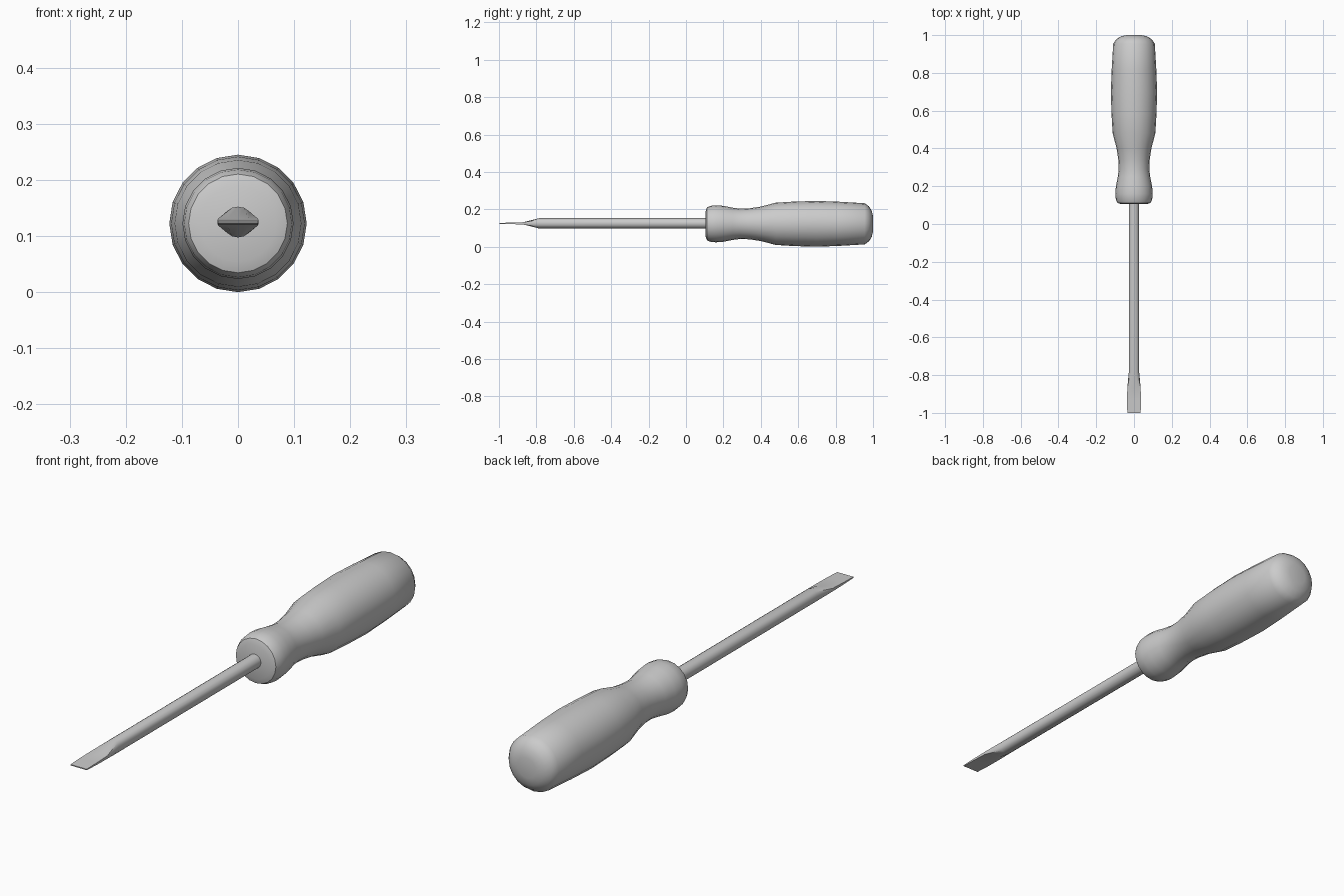
import bpy, bmesh, math

if "Cube" in bpy.data.objects:
    bpy.data.objects.remove(bpy.data.objects["Cube"])

HANDLE_Z = 0.1225
SHAFT_Z = 0.125


def loft(name, rings, angle):
    """Skin a list of equal-length point rings and cap both ends."""
    bm = bmesh.new()
    loops = [[bm.verts.new(p) for p in ring] for ring in rings]
    n = len(loops[0])
    for a, b in zip(loops, loops[1:]):
        for i in range(n):
            j = (i + 1) % n
            bm.faces.new((a[i], a[j], b[j], b[i]))
    bm.faces.new(loops[0][::-1])
    bm.faces.new(loops[-1])
    bmesh.ops.recalc_face_normals(bm, faces=bm.faces[:])
    mesh = bpy.data.meshes.new(name)
    bm.to_mesh(mesh)
    bm.free()
    obj = bpy.data.objects.new(name, mesh)
    bpy.context.collection.objects.link(obj)
    bpy.ops.object.select_all(action='DESELECT')
    obj.select_set(True)
    bpy.context.view_layer.objects.active = obj
    bpy.ops.object.shade_smooth_by_angle(angle=math.radians(angle))
    return obj


def circle(y, r, z, n):
    return [(r * math.cos(2 * math.pi * i / n), y,
             z + r * math.sin(2 * math.pi * i / n)) for i in range(n)]


def flat_section(y, w, t, z, n):
    """Circle squashed into a flat rectangular blade section."""
    clamp = lambda v: max(-1, min(1, v * math.sqrt(2)))
    return [(w * clamp(math.cos(2 * math.pi * i / n)), y,
             z + t * clamp(math.sin(2 * math.pi * i / n))) for i in range(n)]


# Handle: collar, waist, swollen grip and domed butt, as (y, radius)
handle_profile = [
    (0.105, 0.068), (0.112, 0.088), (0.13, 0.096), (0.16, 0.099),
    (0.20, 0.096), (0.25, 0.086), (0.29, 0.081), (0.34, 0.083),
    (0.40, 0.092), (0.48, 0.113), (0.58, 0.119), (0.70, 0.1225),
    (0.82, 0.118), (0.955, 0.110), (0.978, 0.094), (0.993, 0.070),
    (1.0, 0.040)]
loft("handle", [circle(y, r, HANDLE_Z, 20) for y, r in handle_profile], 36)

# Shaft: round rod tapering into a flat blade tip
N = 16
shaft_rings = [circle(y, 0.0275, SHAFT_Z, N) for y in (0.15, -0.785)]
shaft_rings += [flat_section(y, w, t, SHAFT_Z, N) for y, w, t in (
    (-0.87, 0.0355, 0.006), (-0.94, 0.0365, 0.004), (-1.0, 0.0355, 0.002))]
loft("shaft", shaft_rings, 30)
